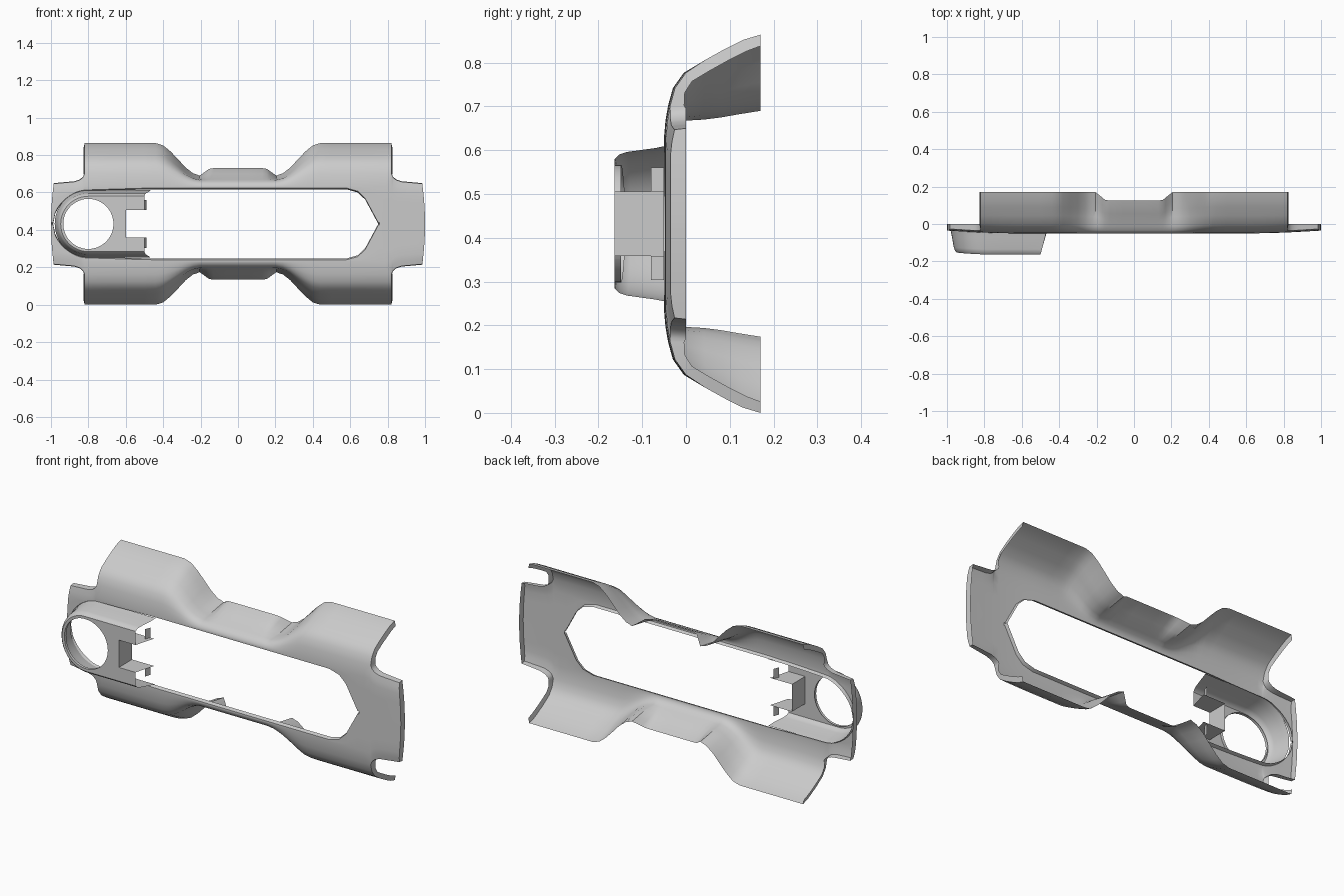
import bpy, bmesh, math

if "Cube" in bpy.data.objects:
    bpy.data.objects.remove(bpy.data.objects["Cube"])

ZC = 0.432  # the shell is symmetric about this height


def lerp_table(t, x):
    if x <= t[0][0]:
        return t[0][1]
    for (a, va), (b, vb) in zip(t, t[1:]):
        if x <= b:
            return va + (vb - va) * (x - a) / (b - a)
    return t[-1][1]


def finish(bm, name):
    bmesh.ops.remove_doubles(bm, verts=bm.verts, dist=0.0008)
    bmesh.ops.recalc_face_normals(bm, faces=bm.faces)
    me = bpy.data.meshes.new(name)
    bm.to_mesh(me)
    bm.free()
    ob = bpy.data.objects.new(name, me)
    bpy.context.collection.objects.link(ob)
    ob.location.z = ZC
    m = ob.modifiers.new("mirror", 'MIRROR')
    m.use_axis = (False, False, True)
    m.merge_threshold = 0.001
    bpy.ops.object.select_all(action='DESELECT')
    ob.select_set(True)
    bpy.context.view_layer.objects.active = ob
    bpy.ops.object.modifier_apply(modifier="mirror")
    bpy.ops.object.shade_smooth_by_angle(angle=math.radians(35))


def strip(bm, a, b):
    va = [bm.verts.new(p) for p in a]
    vb = [bm.verts.new(p) for p in b]
    for i in range(len(a) - 1):
        bm.faces.new((va[i], va[i + 1], vb[i + 1], vb[i]))


# Cross-sections of the upper half: (height from centre, depth)
WING = [(.2, -.05), (.235, -.047), (.27, -.041), (.31, -.03), (.345, -.005),
        (.375, .045), (.40, .09), (.42, .13), (.432, .17)]
WAIST = [(.2, -.05), (.207, -.048), (.216, -.043), (.226, -.033), (.235, -.01),
         (.238, .04), (.243, .08), (.25, .12), (.258, .17)]
TAB = WAIST[:4] + [(.237, -.01), (.25, .02), (.268, .055), (.285, .09), (.298, .125)]
WING_W = [(.2, 0), (.24, .07), (.28, .25), (.32, .5), (.36, .74), (.4, .93), (.44, 1)]
TAB_W = [(.13, 1), (.155, .9), (.18, .45), (.205, 0)]
NOTCH = [(.82, .27), (.828, .25), (.845, .235), (.875, .225), (.985, .215)]
HOLE = [(-.8, .175), (-.47, .185), (.58, .185), (.64, .168), (.68, .13), (.75, 0)]
POD_X, POD_R = -.8, .175


def hole_h(x):
    if x < POD_X:
        return math.sqrt(max(0, POD_R ** 2 - (x - POD_X) ** 2))
    return lerp_table(HOLE, x)


def column(x):
    ax = abs(x)
    hin = hole_h(x)
    if ax <= .205:
        a, b, w = WAIST, TAB, lerp_table(TAB_W, ax)
    else:
        a, b, w = WAIST, WING, lerp_table(WING_W, ax)
    sec = [(p[0] + (q[0] - p[0]) * w, p[1] + (q[1] - p[1]) * w) for p, q in zip(a, b)]
    if ax > .8201:
        s = lerp_table(NOTCH, ax) / .27
        sec = [(max(h * s, hin + .012), y) for h, y in sec[:3]]
    h0 = sec[0][0]
    lip = -.032 if hin > 0 or abs(x - .75) < .001 else -.05
    rows = [(hin, lip), (hin + .007, -.05)]
    rows += [(hin + .007 + (h0 - hin - .007) * t, -.05) for t in (.33, .66)]
    rows += sec
    k = max(0, ax - .6) / .4
    out = []
    for h, y in rows:
        bow = .015 * max(0, ax - .9) / .085 * (1 - min(1, h / .215) ** 2)
        yy = y + .016 * k * k * (1 if y < 0 else 0)
        out.append((x + math.copysign(bow, x), yy, h))
    return out


# Face shell: two flared wings per side, waist tabs and end plates
bm = bmesh.new()
half = [0, .06, .13, .155, .168, .18, .192, .205, .22, .24, .26, .28, .30, .32, .34,
        .36, .38, .4, .42, .44, .5, .58, .64, .68, .715, .75, .757, .79, .82]
mid = sorted(half + [-v for v in half[1:]])
cols = [column(x) for x in mid]
for a, b in zip(cols, cols[1:]):
    strip(bm, a, b)
ends = [.82, .824, .828, .836, .845, .86, .875, .9, .92, .94, .955, .966, .975, .985]
for s in (-1, 1):
    ec = [column(s * x) for x in ends]
    ec[0] = ec[0][:7]
    for a, b in zip(ec, ec[1:]):
        strip(bm, a, b)
    # Turned-back rim along wing end, notch and plate end
    wing = column(s * .82)[6:][::-1]
    path = wing + [c[-1] for c in ec[1:]] + ec[-1][::-1][1:]
    rim = []
    for i, (x, y, h) in enumerate(path):
        if i < len(wing):
            t = min(1, max(0, (h - .27) / .1))
            rim.append((x + s * .006, min(.17, y + .032 * (1 - t) + .008 * t), h - .026 * t))
        else:
            rim.append((x, 0.0, h + (.003 if h > .2 else 0)))
    strip(bm, path, rim)
finish(bm, "face_shell")

# Raised ring pod with a round opening and two forked arms
bm = bmesh.new()
FRONT = -.163
XS, HS = -.6, .074  # slot end and slot half height


def outline(d, y, xr):
    r = .18 - d
    pts = [(xr, y, r), (XS, y, r), (-.7, y, r)]
    for i in range(13):
        a = math.pi / 2 * (1 + i / 12)
        pts.append((POD_X + r * math.cos(a), y + .012 * (i / 12) * (y < -.1), r * math.sin(a)))
    return pts


loops = [outline(0, -.036, -.468), outline(.007, -.07, -.475),
         outline(.016, -.135, -.492), outline(.022, -.153, -.497),
         outline(.032, FRONT, -.5)]
for a, b in zip(loops, loops[1:]):
    strip(bm, a, b)
top = loops[-1]
R = .134
ring = []
for i in range(13):
    a = math.pi / 2 * (1 + i / 12)
    ring.append((POD_X + R * math.cos(a), FRONT + .012 * i / 12, R * math.sin(a)))
strip(bm, top[3:], ring)
# Web between the round opening and the slot
H, W = .148, XS - POD_X
angles = sorted([math.pi / 2 * i / 12 for i in range(13)] + [math.atan2(H, W), math.atan2(HS, W)])
inner, outer = [], []
for a in angles:
    c, s = math.cos(a), math.sin(a)
    k = min(W / max(c, 1e-6), H / max(s, 1e-6))
    inner.append((POD_X + R * c, FRONT, R * s))
    outer.append((POD_X + k * c, FRONT, k * s))
strip(bm, inner, outer)
# Short lip inside the opening
full = inner[:-1] + ring
strip(bm, full, [(x, y + .015, h) for x, y, h in full])
# Arm face, slot side wall and slot end wall
strip(bm, [(XS, FRONT, HS), (-.5, FRONT, HS)], [(XS, FRONT, H), (-.5, FRONT, H)])
strip(bm, [(XS, FRONT, HS), (-.5, FRONT, HS)], [(XS, -.05, HS), (-.468, -.05, HS)])
strip(bm, [(XS, FRONT, 0), (XS, FRONT, HS)], [(XS, -.05, 0), (XS, -.05, HS)])
# Small step at the arm tip
strip(bm, [(-.5, -.08, HS), (-.5, -.08, .128)], [(-.49, -.05, HS), (-.49, -.05, .128)])
finish(bm, "ring_pod")
